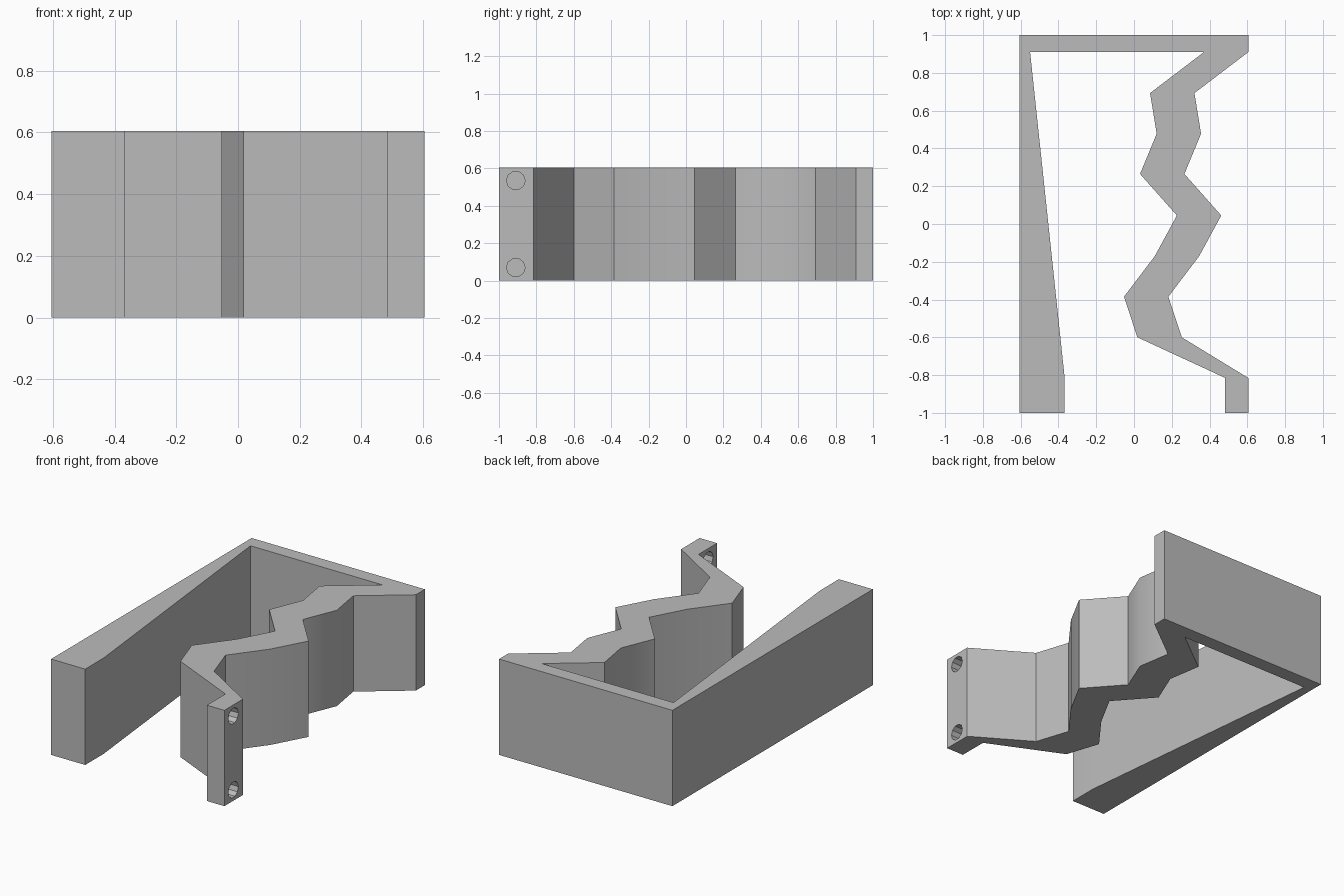
import bpy, bmesh, math

cube = bpy.data.objects.get("Cube")
if cube:
    bpy.data.objects.remove(cube, do_unlink=True)

HEIGHT = 0.605
HALF_X = 0.605
WALL = 0.235      # sideways thickness of the zigzag wall

grey = bpy.data.materials.new("mid grey")
grey.use_nodes = True
colour = (0.5, 0.5, 0.5, 1)
grey.diffuse_color = colour
grey.node_tree.nodes["Principled BSDF"].inputs["Base Color"].default_value = colour


def extrude_outline(name, outline, height):
    """Solid made by raising a closed plan outline."""
    bm = bmesh.new()
    face = bm.faces.new([bm.verts.new((x, y, 0)) for x, y in outline])
    result = bmesh.ops.extrude_face_region(bm, geom=[face])
    top = [v for v in result["geom"] if isinstance(v, bmesh.types.BMVert)]
    bmesh.ops.translate(bm, verts=top, vec=(0, 0, height))
    bmesh.ops.recalc_face_normals(bm, faces=bm.faces)
    mesh = bpy.data.meshes.new(name)
    bm.to_mesh(mesh)
    bm.free()
    mesh.materials.append(grey)
    obj = bpy.data.objects.new(name, mesh)
    bpy.context.collection.objects.link(obj)
    return obj


# Outer side of the zigzag wall, from back to front
zigzag = [(0.32, 0.693), (0.355, 0.478), (0.267, 0.265), (0.462, 0.045),
          (0.345, -0.17), (0.182, -0.385), (0.253, -0.6)]
inner_zigzag = [(x - WALL, y) for x, y in zigzag]

# Plan: back wall, zigzag wall with its end tab, and tapered side wall
outline = [(-HALF_X, 1), (HALF_X, 1), (HALF_X, 0.91)]
outline += zigzag
outline += [(HALF_X, -0.815), (HALF_X, -1), (0.483, -1), (0.483, -0.815)]
outline += reversed(inner_zigzag)
outline += [(0.37, 0.91), (-0.55, 0.91), (-0.367, -0.815), (-0.367, -1), (-HALF_X, -1)]
bracket = extrude_outline("zigzag_bracket", outline, HEIGHT)

# Two screw holes through the end tab
for z in (0.07, HEIGHT - 0.07):
    bpy.ops.mesh.primitive_cylinder_add(vertices=10, radius=0.05, depth=0.3,
                                        location=(0.55, -0.91, z),
                                        rotation=(0, math.pi / 2, 0))
    cutter = bpy.context.object
    cutter.name = "screw_hole_cutter"
    cutter.hide_render = True
    cutter.data.materials.append(grey)
    cut = bracket.modifiers.new("screw_hole", "BOOLEAN")
    cut.operation = "DIFFERENCE"
    cut.solver = "EXACT"
    cut.object = cutter
    bpy.context.view_layer.objects.active = bracket
    bpy.ops.object.modifier_apply(modifier=cut.name)
    bpy.data.objects.remove(cutter, do_unlink=True)

# Soften only the shallow bends
bpy.ops.object.select_all(action="DESELECT")
bracket.select_set(True)
bpy.context.view_layer.objects.active = bracket
bpy.ops.object.shade_smooth_by_angle(angle=math.radians(35))
